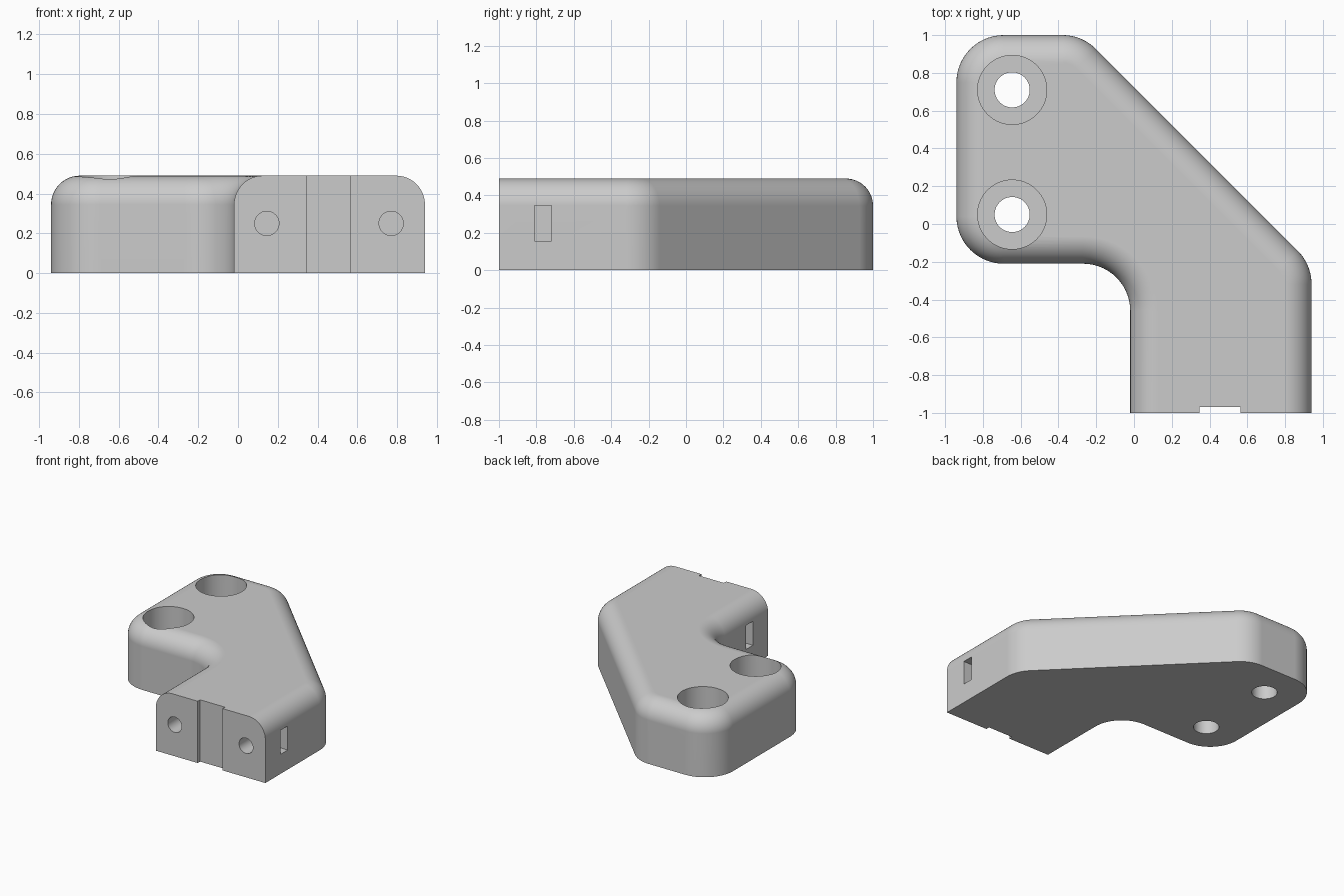
import bpy, bmesh, math
from mathutils import Vector, Matrix

cube = bpy.data.objects.get("Cube")
if cube:
    bpy.data.objects.remove(cube, do_unlink=True)

HEIGHT, CORNER_R, EDGE_R = 0.49, 0.25, 0.145
ARC_STEPS, EDGE_STEPS = 14, 12

grey = bpy.data.materials.new("light grey plastic")
grey.use_nodes = True
grey.diffuse_color = (0.6, 0.6, 0.6, 1)
grey.node_tree.nodes["Principled BSDF"].inputs["Base Color"].default_value = grey.diffuse_color

# Bracket outline, counter-clockwise; the first edge is the flat front end
CORNERS = [Vector(p) for p in [(-0.02, -1), (0.94, -1), (0.94, -0.215), (-0.275, 1),
                               (-0.94, 1), (-0.94, -0.21), (-0.02, -0.21)]]


def outline(inset):
    """Rounded outline moved inwards by inset, keeping the front end in place."""
    n = len(CORNERS)
    points = []
    for i, corner in enumerate(CORNERS):
        a = (corner - CORNERS[i - 1]).normalized()
        b = (CORNERS[(i + 1) % n] - corner).normalized()
        turn = a.x * b.y - a.y * b.x
        da = 0 if i == 1 else inset
        db = 0 if i == 0 else inset
        corner = corner + (a * -db + b * da) / turn
        if i < 2:
            points.append(corner)
            continue
        side = math.copysign(1, turn)
        radius = CORNER_R - side * inset
        angle = math.atan2(turn, a.dot(b))
        start = corner - a * radius * math.tan(abs(angle) / 2)
        normal = Vector((-a.y, a.x)) * side
        centre = start + normal * radius
        for k in range(ARC_STEPS + 1):
            turned = Matrix.Rotation(angle * k / ARC_STEPS, 2) @ (-normal)
            points.append(centre + turned * radius)
    return points


def finish(bm, name):
    bmesh.ops.recalc_face_normals(bm, faces=bm.faces)
    mesh = bpy.data.meshes.new(name)
    bm.to_mesh(mesh)
    bm.free()
    mesh.materials.append(grey)
    obj = bpy.data.objects.new(name, mesh)
    bpy.context.collection.objects.link(obj)
    return obj


# Body: straight wall, then a rolled-over top edge
bm = bmesh.new()
levels = [(0, 0)]
for k in range(EDGE_STEPS + 1):
    t = math.pi / 2 * k / EDGE_STEPS
    levels.append((EDGE_R * (1 - math.cos(t)), HEIGHT - EDGE_R + EDGE_R * math.sin(t)))
rings = [[bm.verts.new((p.x, p.y, z)) for p in outline(d)] for d, z in levels]
count = len(rings[0])
for low, high in zip(rings, rings[1:]):
    for i in range(1, count):
        j = (i + 1) % count
        bm.faces.new((low[i], low[j], high[j], high[i]))
bm.faces.new(rings[0][::-1])
bm.faces.new(rings[-1])
# One flat face closes the front end
bm.faces.new([r[0] for r in reversed(rings)] + [r[1] for r in rings])
body = finish(bm, "corner_bracket")


def cut(cutter):
    mod = body.modifiers.new("cut", 'BOOLEAN')
    mod.operation, mod.solver, mod.object = 'DIFFERENCE', 'EXACT', cutter
    bpy.context.view_layer.objects.active = body
    bpy.ops.object.modifier_apply(modifier=mod.name)
    bpy.data.objects.remove(cutter, do_unlink=True)


def cut_box(low, high):
    low, high = Vector(low), Vector(high)
    bm = bmesh.new()
    bmesh.ops.create_cube(bm, size=1)
    for v in bm.verts:
        v.co = (low + high) / 2 + v.co * (high - low)
    cut(finish(bm, "box_cutter"))


def cut_cylinder(start, end, radius, sides):
    start, end = Vector(start), Vector(end)
    axis = end - start
    turn = Vector((0, 0, 1)).rotation_difference(axis).to_matrix().to_4x4()
    bm = bmesh.new()
    bmesh.ops.create_cone(bm, cap_ends=True, segments=sides, radius1=radius, radius2=radius,
                          depth=axis.length,
                          matrix=Matrix.Translation((start + end) / 2) @ turn)
    cut(finish(bm, "round_cutter"))


# Counterbored mounting holes
for y in (0.05, 0.71):
    cut_cylinder((-0.645, y, -0.1), (-0.645, y, 0.6), 0.093, 48)
    cut_cylinder((-0.645, y, 0.16), (-0.645, y, 0.6), 0.183, 64)

# Shallow groove down the front end
cut_box((0.347, -1.1, -0.1), (0.565, -0.97, 0.6))

# Screw holes in the front end, each with a nut slot from the side
for x, outside in ((0.145, -0.1), (0.77, 1.05)):
    cut_cylinder((x, -1.1, 0.25), (x, -0.5, 0.25), 0.061, 40)
    inner = x + math.copysign(0.095, x - outside)
    cut_box((min(inner, outside), -0.81, 0.155), (max(inner, outside), -0.72, 0.345))

# Smooth curved walls, crisp edges
bpy.ops.object.select_all(action='DESELECT')
body.select_set(True)
bpy.context.view_layer.objects.active = body
bpy.ops.object.shade_smooth_by_angle(angle=math.radians(30))
weighted = body.modifiers.new("flat_faces", 'WEIGHTED_NORMAL')
weighted.keep_sharp = True
